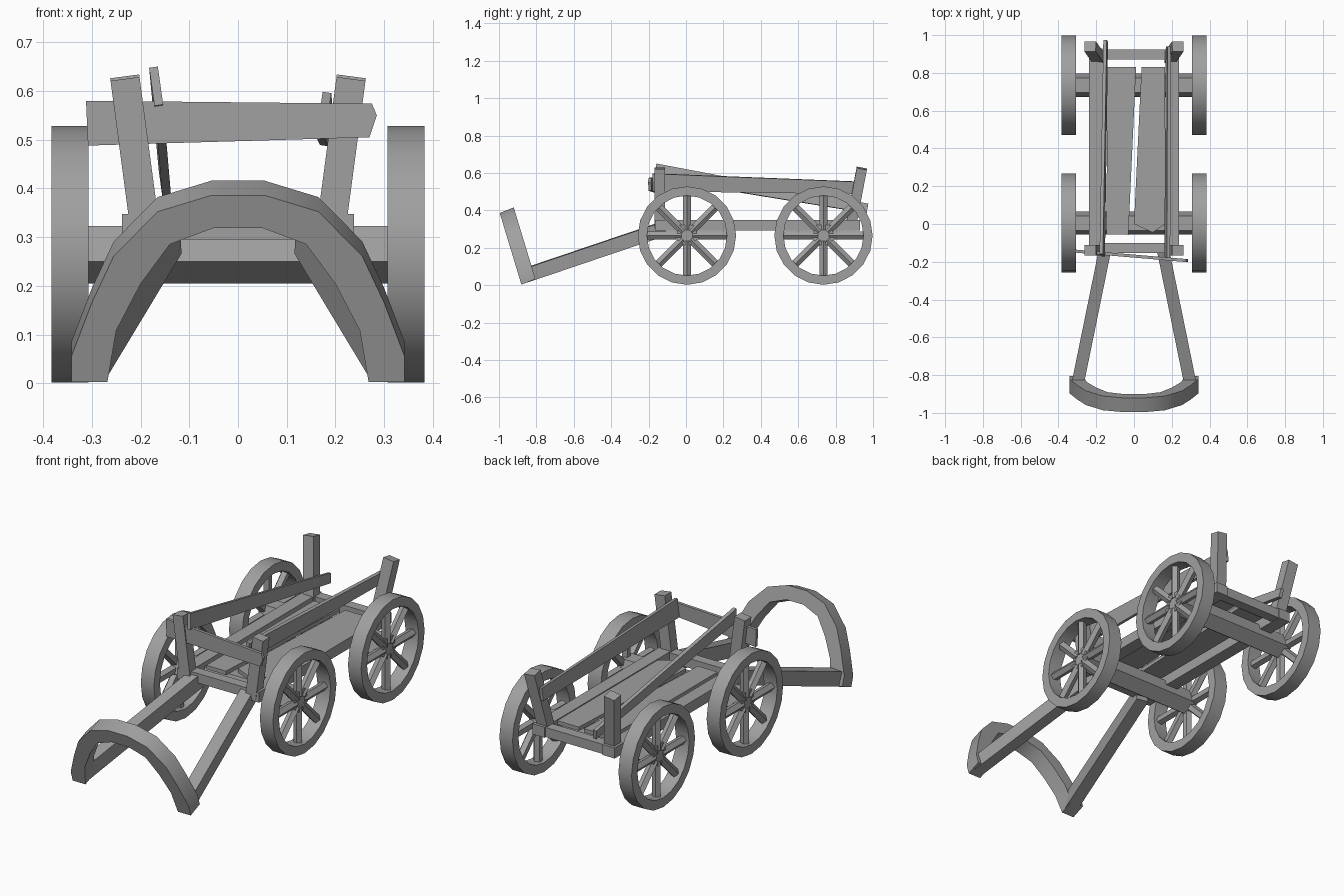
import bpy, bmesh, math
from mathutils import Vector

cube = bpy.data.objects.get("Cube")
if cube:
    bpy.data.objects.remove(cube, do_unlink=True)

wood = bpy.data.materials.new("grey_wood")
wood.use_nodes = True
GREY = (0.35, 0.35, 0.35, 1)
wood.diffuse_color = GREY
wood.node_tree.nodes["Principled BSDF"].inputs["Base Color"].default_value = GREY


def finish(name, bm, smooth=0):
    bmesh.ops.recalc_face_normals(bm, faces=bm.faces)
    mesh = bpy.data.meshes.new(name)
    bm.to_mesh(mesh)
    bm.free()
    mesh.materials.append(wood)
    obj = bpy.data.objects.new(name, mesh)
    bpy.context.collection.objects.link(obj)
    if smooth:
        bpy.ops.object.select_all(action='DESELECT')
        obj.select_set(True)
        bpy.context.view_layer.objects.active = obj
        bpy.ops.object.shade_smooth_by_angle(angle=math.radians(smooth))
    return obj


def loft(name, ring_a, ring_b, smooth=0):
    """Solid between two matching outlines."""
    bm = bmesh.new()
    a = [bm.verts.new(p) for p in ring_a]
    b = [bm.verts.new(p) for p in ring_b]
    bm.faces.new(a)
    bm.faces.new(b)
    n = len(a)
    for i in range(n):
        j = (i + 1) % n
        bm.faces.new((a[i], a[j], b[j], b[i]))
    return finish(name, bm, smooth)


def prism(name, outline, offset, smooth=0):
    pts = [Vector(p) for p in outline]
    return loft(name, pts, [p + Vector(offset) for p in pts], smooth)


def beam(name, start, end, width, h0, h1=None, up=(0, 0, 1)):
    """Squared timber from start to end, optionally tapering in height."""
    start, end = Vector(start), Vector(end)
    d = (end - start).normalized()
    side = d.cross(Vector(up)).normalized()
    top = side.cross(d)

    def ring(c, h):
        return [c + side * (width / 2 * s) + top * (h / 2 * t)
                for s, t in ((-1, -1), (1, -1), (1, 1), (-1, 1))]
    return loft(name, ring(start, h0), ring(end, h1 or h0))


def rod(name, start, end, radius, sides, ref):
    """Many-sided bar with one corner pointing along ref."""
    start, end, ref = Vector(start), Vector(end), Vector(ref)
    other = (end - start).normalized().cross(ref)
    turns = [2 * math.pi * i / sides for i in range(sides)]
    ring = [start + (ref * math.cos(t) + other * math.sin(t)) * radius for t in turns]
    return prism(name, ring, end - start)


# Wheels and axles
HUB_Z, RIM, INNER = 0.265, 0.263, 0.214
for end, y in (("front", 0.005), ("rear", 0.735)):
    rod(end + "_axle", (-0.36, y, 0.27), (0.36, y, 0.27), 0.065, 5, (0, 0, -1))
    for side, s in (("left", 1), ("right", -1)):
        hub = Vector((s * 0.345, y, HUB_Z))
        bm = bmesh.new()
        loop = [bm.verts.new(hub + Vector((dx, 0, r))) for dx, r in
                ((-0.038, INNER), (0.038, INNER), (0.038, RIM), (-0.038, RIM))]
        edges = [bm.edges.new((loop[i], loop[(i + 1) % 4])) for i in range(4)]
        bmesh.ops.spin(bm, geom=loop + edges, cent=hub, axis=(1, 0, 0),
                       angle=2 * math.pi, steps=20)
        bmesh.ops.remove_doubles(bm, verts=bm.verts, dist=0.001)
        finish(f"{end}_{side}_wheel_rim", bm, 35)
        for k in range(8):
            a = k * math.pi / 4
            out = Vector((0, math.cos(a), math.sin(a)))
            rod(f"{end}_{side}_spoke_{k + 1}", hub + out * 0.03,
                hub + out * 0.225, 0.023, 5, (s, 0, 0))

# Frame: rails, corner posts and pulling shafts on each side
for side, s in (("left", 1), ("right", -1)):
    beam(side + "_rail", (s * 0.203, -0.165, 0.32), (s * 0.203, 0.93, 0.32), 0.07, 0.055)
    beam(side + "_front_post", (s * 0.19, -0.14, 0.31), (s * 0.232, -0.14, 0.625),
         0.06, 0.055, up=(0, 1, 0))
    beam(side + "_rear_post", (s * 0.19, 0.88, 0.31), (s * 0.232, 0.94, 0.625),
         0.06, 0.055, up=(0, 1, 0))
    beam(side + "_shaft", (s * 0.302, -0.865, 0.05), (s * 0.15, -0.12, 0.302), 0.065, 0.075)
for end, y in (("front", -0.128), ("rear", 0.898)):
    beam(end + "_crossbeam", (-0.19, y, 0.32), (0.19, y, 0.32), 0.053, 0.05)

# Floor planks
prism("right_floor_plank", [(-0.143, 0.83, 0.325), (0.011, 0.83, 0.325),
      (-0.03, -0.057, 0.325), (-0.145, -0.055, 0.325)], (0, 0, 0.02))
prism("left_floor_plank", [(0.04, 0.83, 0.325), (0.165, 0.83, 0.325), (0.165, 0, 0.325),
      (0.1, -0.045, 0.325), (0, 0, 0.325)], (0, 0, 0.02))

# Crooked side boards and front board
beam("right_side_board", (-0.168, -0.165, 0.61), (-0.15, 0.97, 0.41),
     0.018, 0.08, 0.05, up=(-0.14, 0, 1))
beam("left_side_board", (0.176, -0.18, 0.55), (0.182, 0.94, 0.52),
     0.018, 0.095, 0.065, up=(0.14, 0, 1))
front = ((-0.312, 0.58), (-0.308, 0.488), (0.27, 0.505), (0.285, 0.55), (0.275, 0.574))
prism("front_board", [(x, -0.178 - 0.085 * x, z) for x, z in front], (0, 0.016, 0))

# Bowed handle leaning forward from the shaft ends
outer = [(0.342, 0), (0.342, 0.055), (0.3, 0.17), (0.255, 0.27), (0.165, 0.365), (0.055, 0.4)]
inner = [(0.05, 0.33), (0.14, 0.295), (0.2, 0.21), (0.25, 0.11), (0.268, 0)]
half = outer + [(-x, v) for x, v in reversed(outer)]
half += [(-x, v) for x, v in reversed(inner)] + inner
prism("handle_bow", [(x, -0.88 - 0.29 * v, 0.003 + 0.957 * v) for x, v in half],
      (0, 0.075, 0.03), 38)
